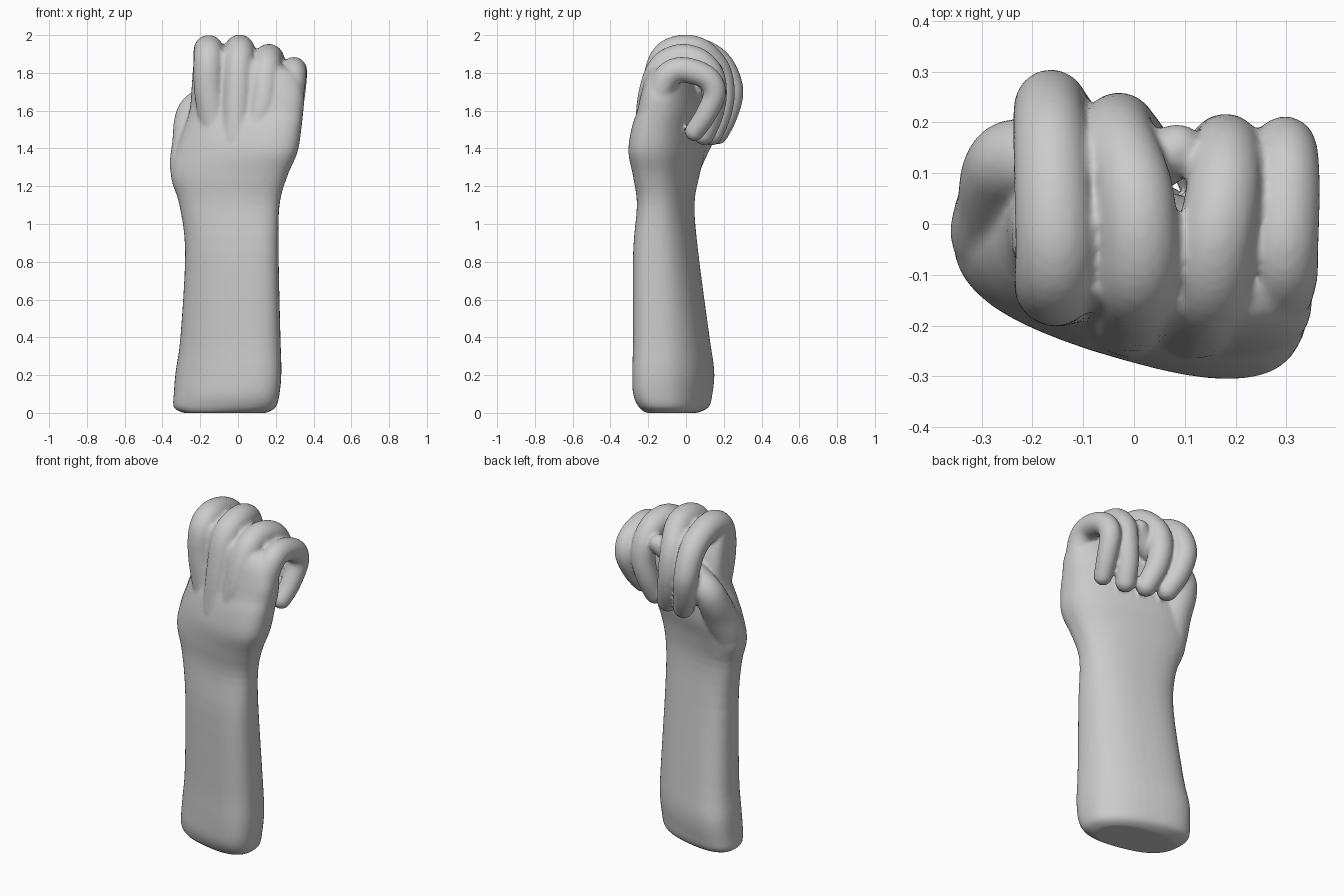
import bpy
import bmesh
from math import cos, sin, pi, copysign
from mathutils import Vector

if "Cube" in bpy.data.objects:
    bpy.data.objects.remove(bpy.data.objects["Cube"])

skin = bpy.data.materials.new("plain grey")
skin.use_nodes = True
grey = (.6, .6, .6, 1)
skin.diffuse_color = grey
skin.node_tree.nodes["Principled BSDF"].inputs["Base Color"].default_value = grey


def spline(points, steps):
    """Smooth curve through tuples of any length."""
    pts = [Vector(p) for p in points]
    pts = [pts[0]] + pts + [pts[-1]]
    out = []
    for a, b, c, d in zip(pts, pts[1:], pts[2:], pts[3:]):
        for i in range(steps):
            t = i / steps
            out.append(b + (c - a) * (t / 2)
                       + (a * 2 - b * 5 + c * 4 - d) * (t * t / 2)
                       + (b * 3 - a - c * 3 + d) * (t ** 3 / 2))
    return out + [pts[-1]]


def loft(bm, rings):
    """Skin closed rings and cap both ends."""
    loops = [[bm.verts.new(p) for p in ring] for ring in rings]
    count = len(loops[0])
    for low, high in zip(loops, loops[1:]):
        for i in range(count):
            j = (i + 1) % count
            bm.faces.new((low[i], low[j], high[j], high[i]))
    bm.faces.new(loops[0][::-1])
    bm.faces.new(loops[-1])


def section(z, x0, x1, y0, y1, count=48, power=2.5):
    """Rounded cross-section fitted to its bounds.

    Deeper sections slant more, and those near the knuckles tilt to the side.
    """
    skew = .7 * (y1 - y0)
    tilt = .75 * max(0, z - 1.55)
    half_width, half_depth = (x1 - x0) / 2, (y1 - y0) / 2
    q = power / (power - 1)
    half_depth = (half_depth ** q - (skew * half_width) ** q) ** (1 / q)
    ring = []
    for i in range(count):
        a = 2 * pi * i / count
        u = copysign(abs(cos(a)) ** (2 / power), cos(a)) * half_width
        v = copysign(abs(sin(a)) ** (2 / power), sin(a)) * half_depth
        ring.append(((x0 + x1) / 2 + u, (y0 + y1) / 2 + v - skew * u, z - tilt * u))
    return ring


def digit(bm, points, radius, taper=.3, count=20):
    """Round-ended tube through the points, thinner towards the tip."""
    path = spline(points, 6)
    last = len(path) - 1
    rings = []
    for i, p in enumerate(path):
        tangent = (path[min(i + 1, last)] - path[max(i - 1, 0)]).normalized()
        across = Vector((0, 0, 1)) if abs(tangent.x) > .75 else Vector((1, .1, .15))
        side = tangent.cross(across).normalized()
        up = side.cross(tangent)
        size = radius * (1.08 - taper * (i / last) ** 2)
        ring = [p + (side * cos(2 * pi * k / count)
                     + up * sin(2 * pi * k / count)) * size
                for k in range(count)]
        # start each ring at the vertex nearest the previous start
        if rings:
            s = min(range(count), key=lambda k: (ring[k] - rings[-1][0]).length)
            ring = ring[s:] + ring[:s]
        rings.append(ring)
        if i in (0, last):
            ball = bmesh.ops.create_uvsphere(bm, u_segments=count, v_segments=12, radius=size)
            bmesh.ops.translate(bm, verts=ball["verts"], vec=p)
    loft(bm, rings)


bm = bmesh.new()

# Forearm, wrist and palm: height, x bounds, y bounds
arm = [
    (0, -.29, .15, -.21, .06),
    (.03, -.34, .2, -.25, .12),
    (.1, -.34, .22, -.28, .14),
    (.22, -.33, .23, -.285, .15),
    (.4, -.305, .225, -.28, .125),
    (.85, -.28, .215, -.28, .065),
    (1.1, -.31, .22, -.26, .045),
    (1.25, -.355, .26, -.28, .07),
    (1.38, -.335, .315, -.305, .1),
    (1.5, -.29, .335, -.29, .1),
    (1.6, -.255, .345, -.26, .095),
    (1.7, -.245, .35, -.24, .075),
    (1.8, -.235, .335, -.215, .035),
    (1.86, -.215, .31, -.185, 0),
    (1.885, -.17, .26, -.15, -.03),
]
loft(bm, [section(*row) for row in spline(arm, 4)])

# Four curled fingers, from the back of the hand over the knuckle to the tip
index_finger = [
    (-.11, -.11, 1.45), (-.15, -.12, 1.7), (-.155, -.11, 1.86),
    (-.155, -.04, 1.92), (-.16, .08, 1.905), (-.165, .18, 1.84),
    (-.165, .235, 1.71), (-.14, .21, 1.58), (-.1, .165, 1.48)]
middle_finger = [
    (-.01, -.18, 1.45), (0, -.16, 1.68), (.005, -.12, 1.86),
    (.01, -.04, 1.92), (0, .07, 1.91), (-.03, .16, 1.82),
    (-.03, .19, 1.7), (-.01, .175, 1.58), (.025, .135, 1.475)]
ring_finger = [
    (.09, -.19, 1.42), (.135, -.18, 1.65), (.15, -.13, 1.815),
    (.16, -.04, 1.875), (.175, .06, 1.86), (.18, .13, 1.79),
    (.18, .15, 1.69), (.16, .135, 1.58), (.14, .095, 1.475)]
little_finger = [
    (.21, -.17, 1.42), (.265, -.155, 1.62), (.29, -.11, 1.765),
    (.295, -.04, 1.815), (.3, .06, 1.8), (.3, .13, 1.755),
    (.295, .15, 1.68), (.28, .1, 1.57), (.26, .045, 1.49)]

# Thumb tucked under two fingers, its tip showing between the next pair
thumb = [
    (-.23, -.04, 1.2), (-.265, -.02, 1.3), (-.255, .04, 1.43),
    (-.25, .1, 1.54), (-.225, .125, 1.61), (-.13, .12, 1.68),
    (0, .11, 1.74), (.085, .145, 1.81)]

digit(bm, index_finger, .076)
digit(bm, middle_finger, .076)
digit(bm, ring_finger, .074)
digit(bm, little_finger, .066)
digit(bm, thumb, .09, taper=.5)

bmesh.ops.recalc_face_normals(bm, faces=bm.faces)
mesh = bpy.data.meshes.new("forearm_and_fist")
bm.to_mesh(mesh)
bm.free()
mesh.materials.append(skin)
fist = bpy.data.objects.new("forearm_and_fist", mesh)
bpy.context.collection.objects.link(fist)

# Fuse the parts into one continuous skin
fuse = fist.modifiers.new("fuse", "REMESH")
fuse.mode = "VOXEL"
fuse.voxel_size = .01
fuse.use_smooth_shade = True
soften = fist.modifiers.new("soften", "SMOOTH")
soften.factor = .5
soften.iterations = 5
